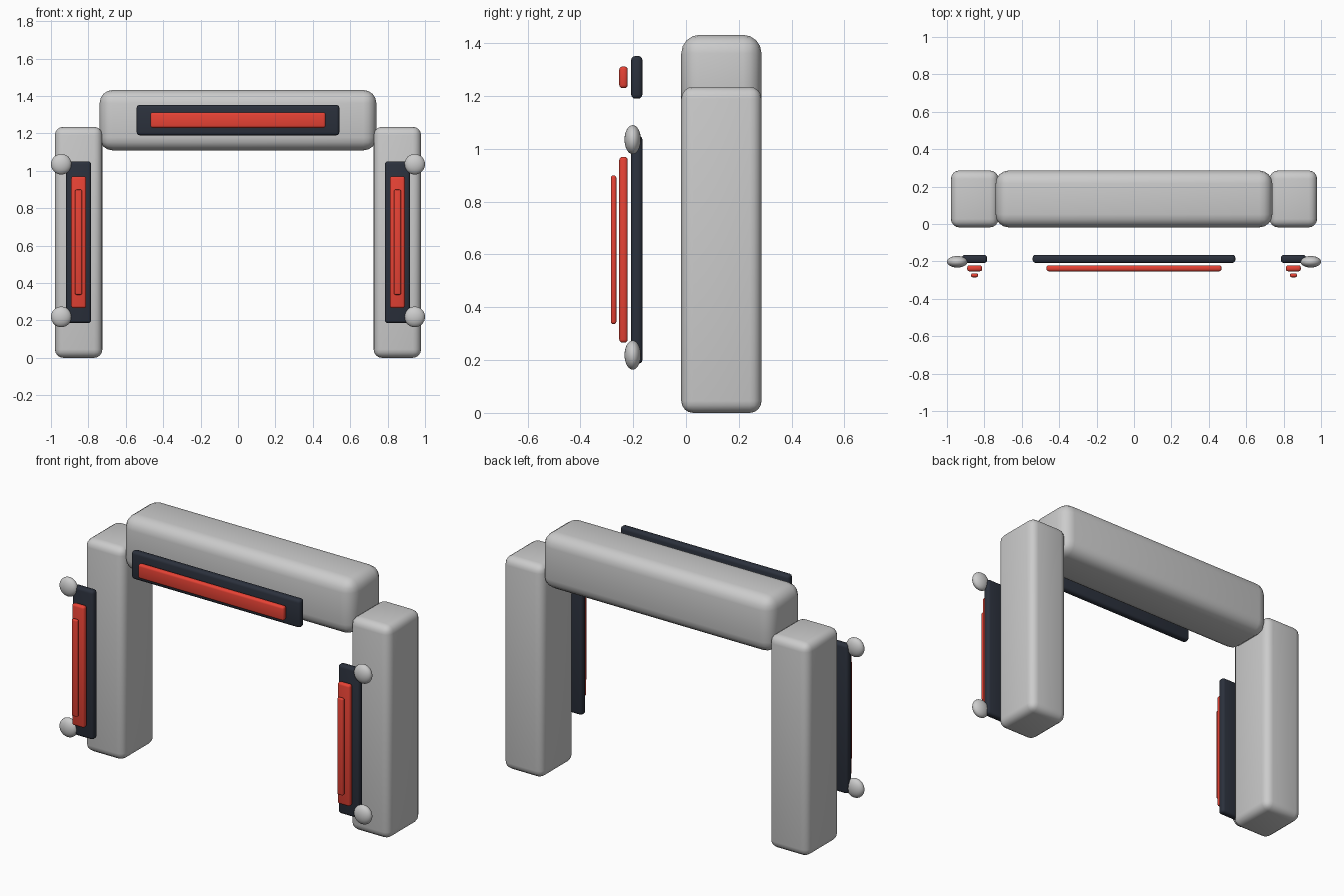
import bpy
import math

if "Cube" in bpy.data.objects:
    bpy.data.objects.remove(bpy.data.objects["Cube"])


def material(name, color):
    m = bpy.data.materials.new(name)
    m.diffuse_color = color
    m.use_nodes = True
    m.node_tree.nodes["Principled BSDF"].inputs["Base Color"].default_value = m.diffuse_color
    return m


DARK = material("dark_panel", (0.024, 0.03, 0.045, 1))
RED = material("red_glow", (0.8, 0.055, 0.035, 1))


def finish(ob, name, mat=None):
    ob.name = name
    if mat:
        ob.data.materials.append(mat)
    bpy.ops.object.shade_smooth_by_angle(angle=math.radians(40))
    return ob


def box(name, x, y, z, bevel, mat=None, segments=4):
    """Rounded box from (min, max) ranges on each axis."""
    bpy.ops.mesh.primitive_cube_add(size=1, location=[(a + b) / 2 for a, b in (x, y, z)])
    ob = bpy.context.object
    ob.scale = [b - a for a, b in (x, y, z)]
    bpy.ops.object.transform_apply(location=False, rotation=False, scale=True)
    mod = ob.modifiers.new("Bevel", "BEVEL")
    mod.width = bevel
    mod.segments = segments
    bpy.ops.object.modifier_apply(modifier=mod.name)
    return finish(ob, name, mat)


def knob(name, x, z):
    bpy.ops.mesh.primitive_uv_sphere_add(segments=24, ring_count=16, radius=1, location=(x, -0.202, z))
    ob = bpy.context.object
    ob.scale = (0.055, 0.031, 0.055)
    bpy.ops.object.transform_apply(location=False, rotation=False, scale=True)
    return finish(ob, name)


# depth ranges shared by the layers
BODY_Y = (-0.018, 0.286)
PANEL_Y = (-0.208, -0.165)
STRIP_Y = (-0.253, -0.221)
CORE_Y = (-0.285, -0.264)

# top beam with its panel and light strip
box("top_beam", (-0.74, 0.74), BODY_Y, (1.109, 1.432), 0.07)
box("beam_panel", (-0.542, 0.542), PANEL_Y, (1.19, 1.352), 0.016, DARK, 3)
box("beam_light", (-0.468, 0.468), STRIP_Y, (1.23, 1.312), 0.012, RED, 3)

# mirrored pillars, each with layered panel, lights and two knobs
for side, s in (("left", -1), ("right", 1)):
    def span(a, b):
        return tuple(sorted((s * a, s * b)))

    box(side + "_pillar", span(0.725, 0.979), BODY_Y, (0.0, 1.235), 0.045)
    box(side + "_panel", span(0.785, 0.92), PANEL_Y, (0.186, 1.05), 0.016, DARK, 3)
    box(side + "_light", span(0.812, 0.892), STRIP_Y, (0.266, 0.97), 0.012, RED, 3)
    box(side + "_light_core", span(0.834, 0.871), CORE_Y, (0.337, 0.899), 0.008, RED, 3)
    for level, z in (("lower", 0.219), ("upper", 1.035)):
        knob(f"{side}_{level}_knob", s * 0.945, z)
